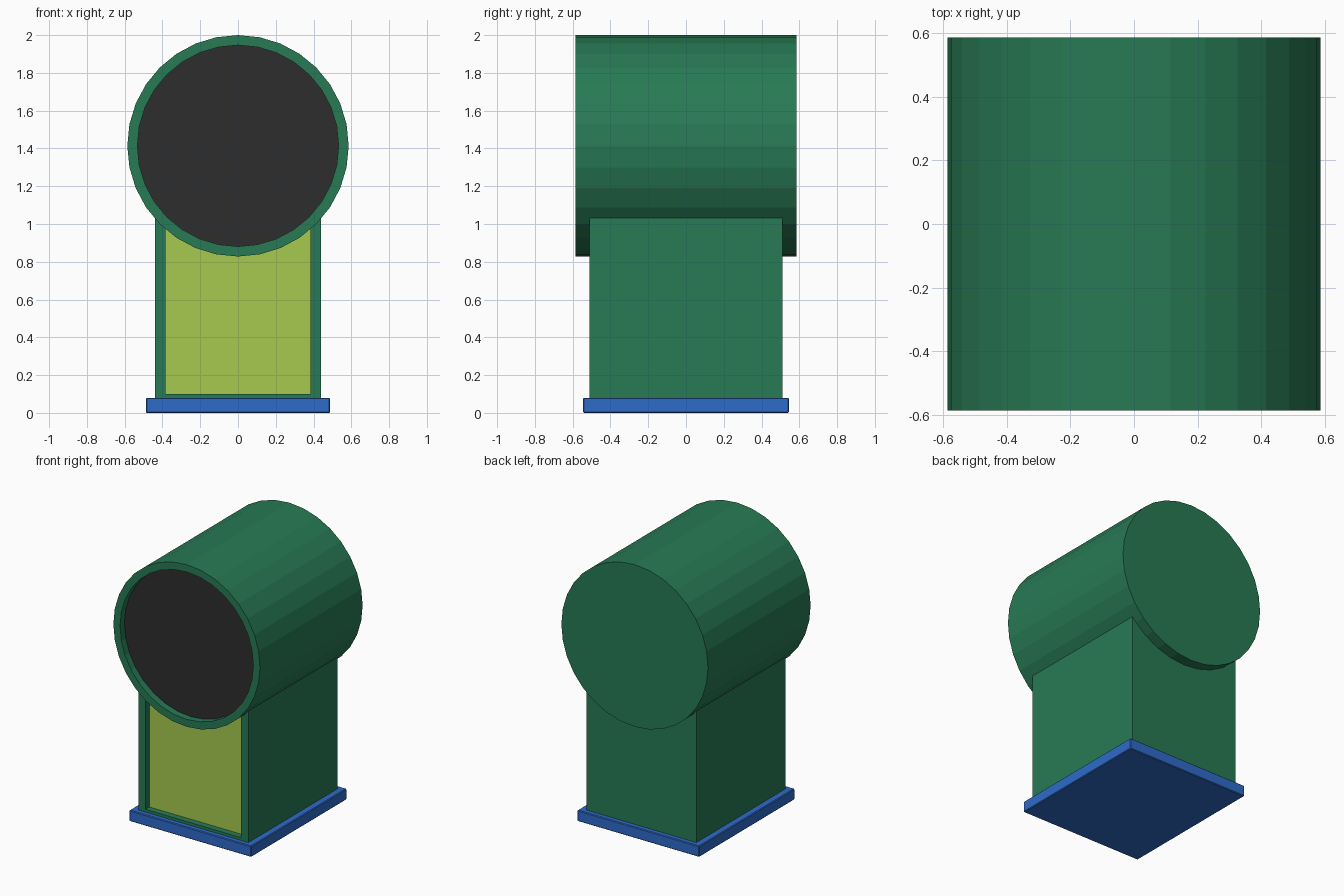
import bpy, bmesh
from math import radians
from mathutils import Matrix, Vector

if "Cube" in bpy.data.objects:
    bpy.data.objects.remove(bpy.data.objects["Cube"])


def material(name, rgb):
    m = bpy.data.materials.new(name)
    m.diffuse_color = (*rgb, 1)
    m.use_nodes = True
    m.node_tree.nodes["Principled BSDF"].inputs["Base Color"].default_value = m.diffuse_color
    return m


GREEN = material("green", (0.021, 0.195, 0.089))
LIME = material("lime", (0.38, 0.59, 0.08))
BLUE = material("blue", (0.027, 0.147, 0.584))
DARK = material("dark", (0.027, 0.027, 0.027))


def box(bm, size, z0):
    bmesh.ops.create_cube(bm, size=1)
    bmesh.ops.scale(bm, vec=size, verts=bm.verts)
    bmesh.ops.translate(bm, vec=(0, 0, z0 + size[2] / 2), verts=bm.verts)


def recess_front(bm, rim, depth, bottom=None):
    """Inset the -y face and push it inward as a coloured panel."""
    bm.normal_update()
    face = min(bm.faces, key=lambda f: f.normal.y)
    bmesh.ops.inset_region(bm, faces=[face], thickness=rim, use_even_offset=True)
    if bottom is not None:
        for v in sorted(face.verts, key=lambda v: v.co.z)[:2]:
            v.co.z = bottom
    panel = bmesh.ops.extrude_discrete_faces(bm, faces=[face])["faces"][0]
    bmesh.ops.translate(bm, vec=Vector((0, depth, 0)), verts=panel.verts)
    panel.material_index = 1


def finish(bm, name, *mats):
    bmesh.ops.recalc_face_normals(bm, faces=bm.faces)
    me = bpy.data.meshes.new(name)
    bm.to_mesh(me)
    bm.free()
    for m in mats:
        me.materials.append(m)
    ob = bpy.data.objects.new(name, me)
    bpy.context.collection.objects.link(ob)
    return ob


# Base plate with a tiny chamfer
bm = bmesh.new()
box(bm, (0.975, 1.09, 0.08), 0)
bmesh.ops.bevel(bm, geom=bm.edges[:], offset=0.005, segments=1, affect='EDGES')
finish(bm, "base_plate", BLUE)

# Pedestal with recessed front panel; its top is buried in the drum
bm = bmesh.new()
box(bm, (0.88, 1.02, 1.02), 0.08)
recess_front(bm, 0.057, 0.045, bottom=0.1)
finish(bm, "pedestal", GREEN, LIME)

# Horizontal drum with recessed dark front disc
bm = bmesh.new()
bmesh.ops.create_cone(bm, cap_ends=True, segments=32, radius1=0.586,
                      radius2=0.586, depth=1.172,
                      matrix=Matrix.Translation((0, 0, 1.414)) @ Matrix.Rotation(radians(90), 4, 'X'))
recess_front(bm, 0.053, 0.05)
finish(bm, "drum", GREEN, DARK)
